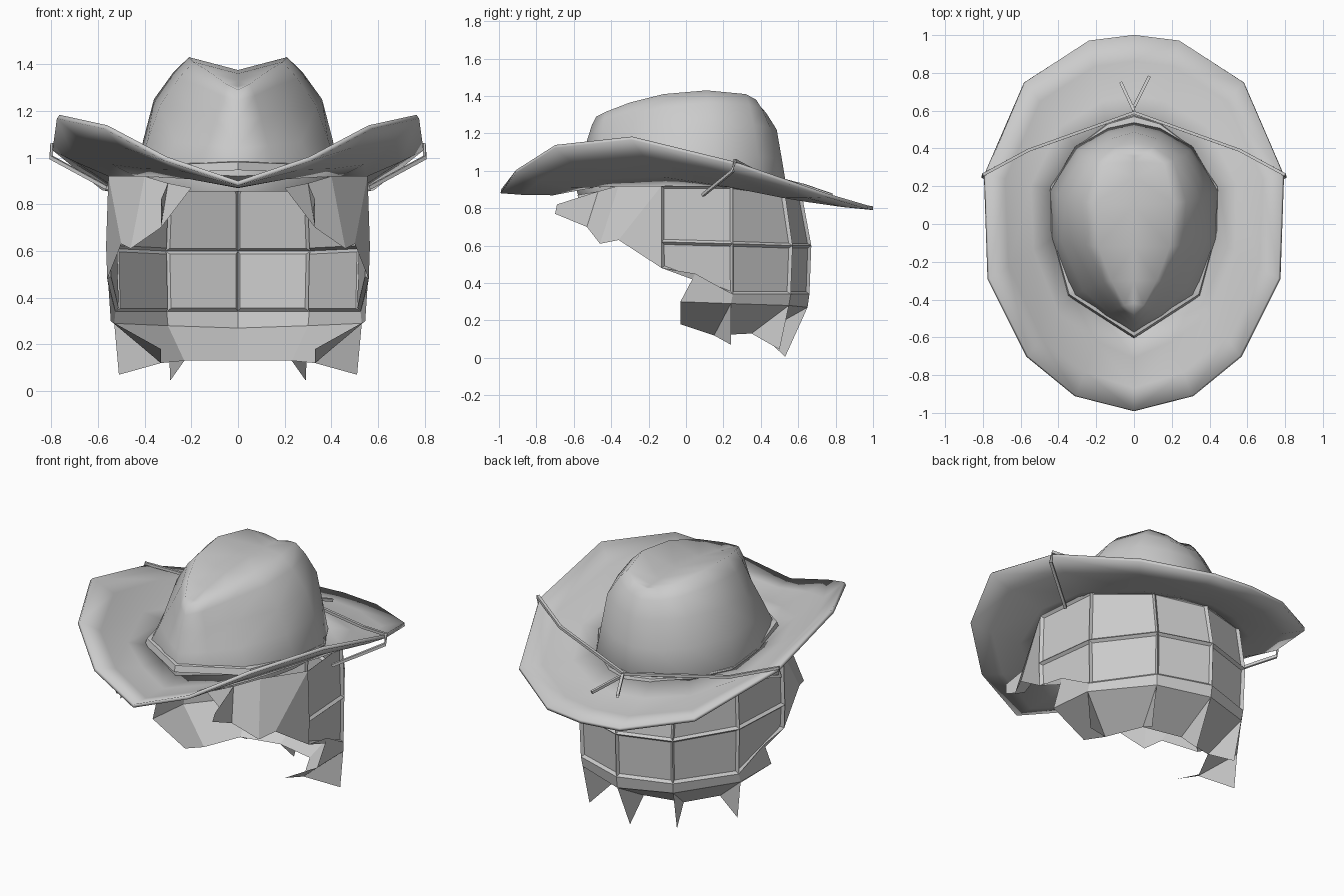
import bpy, bmesh, math
from mathutils import Vector

if "Cube" in bpy.data.objects:
    bpy.data.objects.remove(bpy.data.objects["Cube"])


def make(name, verts, faces, mirror=True, thick=0, angle=0, panels=()):
    bm = bmesh.new()
    vs = [bm.verts.new(v) for v in verts]
    fs = [bm.faces.new([vs[i] for i in f]) for f in faces]
    bm.normal_update()
    if panels:
        # recessed panels framed by narrow strips
        chosen = [fs[i] for i in panels]
        bmesh.ops.inset_individual(bm, faces=chosen, thickness=0.02, depth=-0.015)
    me = bpy.data.meshes.new(name)
    bm.to_mesh(me)
    bm.free()
    ob = bpy.data.objects.new(name, me)
    bpy.context.collection.objects.link(ob)
    if mirror:
        m = ob.modifiers.new("Mirror", 'MIRROR')
        m.use_clip = True
        m.merge_threshold = 0.002
    if thick:
        s = ob.modifiers.new("Solidify", 'SOLIDIFY')
        s.thickness = thick
        s.offset = 0
    if angle:
        bpy.context.view_layer.objects.active = ob
        ob.select_set(True)
        bpy.ops.object.shade_smooth_by_angle(angle=math.radians(angle))
        ob.select_set(False)
    return ob


def loft(name, rings, **kw):
    n = len(rings[0])
    verts = [p for r in rings for p in r]
    faces = []
    for j in range(len(rings) - 1):
        for i in range(n - 1):
            f = [j*n + i, j*n + i + 1, (j+1)*n + i + 1, (j+1)*n + i]
            faces.append(f[::-1])
    return make(name, verts, faces, **kw)


def cord(name, pts, mirror=True, r=0.008):
    # square-section cord along a path
    verts, faces = [], []
    for i, p in enumerate(pts):
        d = (Vector(pts[min(i+1, len(pts)-1)]) - Vector(pts[max(i-1, 0)])).normalized()
        a = d.cross(Vector((0, 0, 1))).normalized()
        b = a.cross(d)
        verts += [Vector(p) + r*(a*s + b*t) for s, t in ((1, 1), (-1, 1), (-1, -1), (1, -1))]
    for i in range(len(pts) - 1):
        for k in range(4):
            faces.append((4*i + k, 4*i + (k+1) % 4, 4*i + 4 + (k+1) % 4, 4*i + 4 + k))
    make(name, verts, faces, mirror=mirror)


def mix(a, b, t, dz=0):
    out = [Vector(p).lerp(Vector(q), t) for p, q in zip(a, b)]
    return [(p.x, p.y, p.z + dz) for p in out]


# half profiles, back centre to front centre
edge = [(0, 1, .80), (.24, .97, .805), (.58, .75, .87), (.79, .26, 1.04),
        (.77, -.29, 1.175), (.565, -.70, 1.13), (.31, -.91, .995), (0, -.99, .89)]
base = [(0, .54, .895), (.14, .51, .895), (.31, .41, .90), (.445, .18, .915),
        (.435, -.08, .93), (.33, -.385, .925), (.16, -.495, .92), (0, -.59, .91)]
waist = [(0, .485, 1.22), (.13, .45, 1.23), (.27, .36, 1.25), (.36, .13, 1.25),
         (.335, -.10, 1.22), (.21, -.32, 1.20), (.10, -.45, 1.17), (0, -.53, 1.16)]
ridge = [(0, .38, 1.36), (.08, .375, 1.38), (.16, .32, 1.41), (.21, .11, 1.43),
         (.19, -.12, 1.41), (.12, -.30, 1.365), (.05, -.43, 1.315), (0, -.48, 1.29)]
crease = [(0, .36, 1.36), (0, .33, 1.365), (0, .25, 1.37), (0, .10, 1.375),
          (0, -.12, 1.36), (0, -.30, 1.33), (0, -.42, 1.305), (0, -.46, 1.29)]

# brim with a gentle sag
loft("hat_brim", [edge, mix(edge, base, .3, -.015), mix(edge, base, .7, -.025), base],
     thick=.02, angle=50)

# pinched crown, reaching slightly below the brim
hem = [(x*.97, y*.97, .875 if y > -.2 else .855) for x, y, z in base]
loft("hat_crown", [hem, base, mix(base, waist, .5, .005), waist, mix(waist, ridge, .55, .015),
                   ridge, crease], angle=75)

# thin hat band, sinking into the brim towards the back
foot = [(0, .58), (.14, .54), (.30, .42), (.45, .20), (.445, -.04), (.35, -.38), (0, -.605)]
lower = [(x, y, .91 - .06*y) for x, y in foot]
upper = [(x*.98, y*.98, z + .035) for x, y, z in lower]
inside = [(x*.92, y*.92, z + .04) for x, y, z in lower]
loft("hat_band", [lower, upper, inside])

# cord over the brim, its hanging part and its loose tails
cord("brim_cord", [(0, .59, .93), (.56, .39, .985), (.80, .26, 1.055), (.80, .25, 1.0), (.56, .09, .87)])
cord("cord_tail_left", [(0, .60, .93), (-.07, .75, .875)], mirror=False)
cord("cord_tail_right", [(.0, .62, .925), (.08, .78, .87)], mirror=False)

# back and side hair: rows of four columns, with recessed panels
top = [(0, .62, .87), (.30, .53, .88), (.52, .25, .92), (.555, -.13, .92)]
mid = [(0, .67, .60), (.31, .57, .60), (.53, .25, .61), (.565, -.13, .62)]
low = [(0, .66, .34), (.305, .56, .34), (.525, .25, .34), (.56, -.13, .48)]
n = 4
faces = [(r*n + c, r*n + n + c, r*n + n + c + 1, r*n + c + 1)[::-1] for r in range(2) for c in range(3)]
make("back_hair", top + mid + low, faces, panels=range(6))

# nape hair: short outer strip, then folding inward to a smaller ring
rim = [(0, .65, .27), (.30, .55, .28), (.53, .24, .29), (.545, -.03, .30)]
inner = [(0, .40, .13), (.23, .35, .13), (.33, .15, .12), (.33, -.03, .18)]
strip = low[:3] + [(.555, .05, .45)]
loft("nape_hair", [strip, rim, inner])
make("side_hair_edge", [low[3], strip[3], low[2]], [(0, 1, 2)])

# pointed tufts hanging where the columns meet
tips = [(0, .53, .005), (.29, .50, .045), (.51, .24, .07)]
make("centre_tuft", [rim[0], tips[0], inner[0]], [(0, 1, 2)], mirror=False)
for i, name in ((1, "back_tuft"), (2, "side_tuft")):
    make(name, [rim[i], tips[i], inner[i]], [(0, 1, 2)])

# temple and forehead hair with jagged ends
verts = [top[3], mid[3], low[3], (.40, -.36, .92), (.46, -.46, .61), (.50, -.36, .63),
         (.30, -.47, .89), (.33, -.53, .70), (.20, -.58, .87), (.32, -.70, .77), (.33, -.69, .82)]
make("temple_hair", verts, [(0, 1, 2, 5), (0, 5, 4, 3), (3, 4, 7, 6), (6, 7, 8), (10, 9, 7, 6)])
